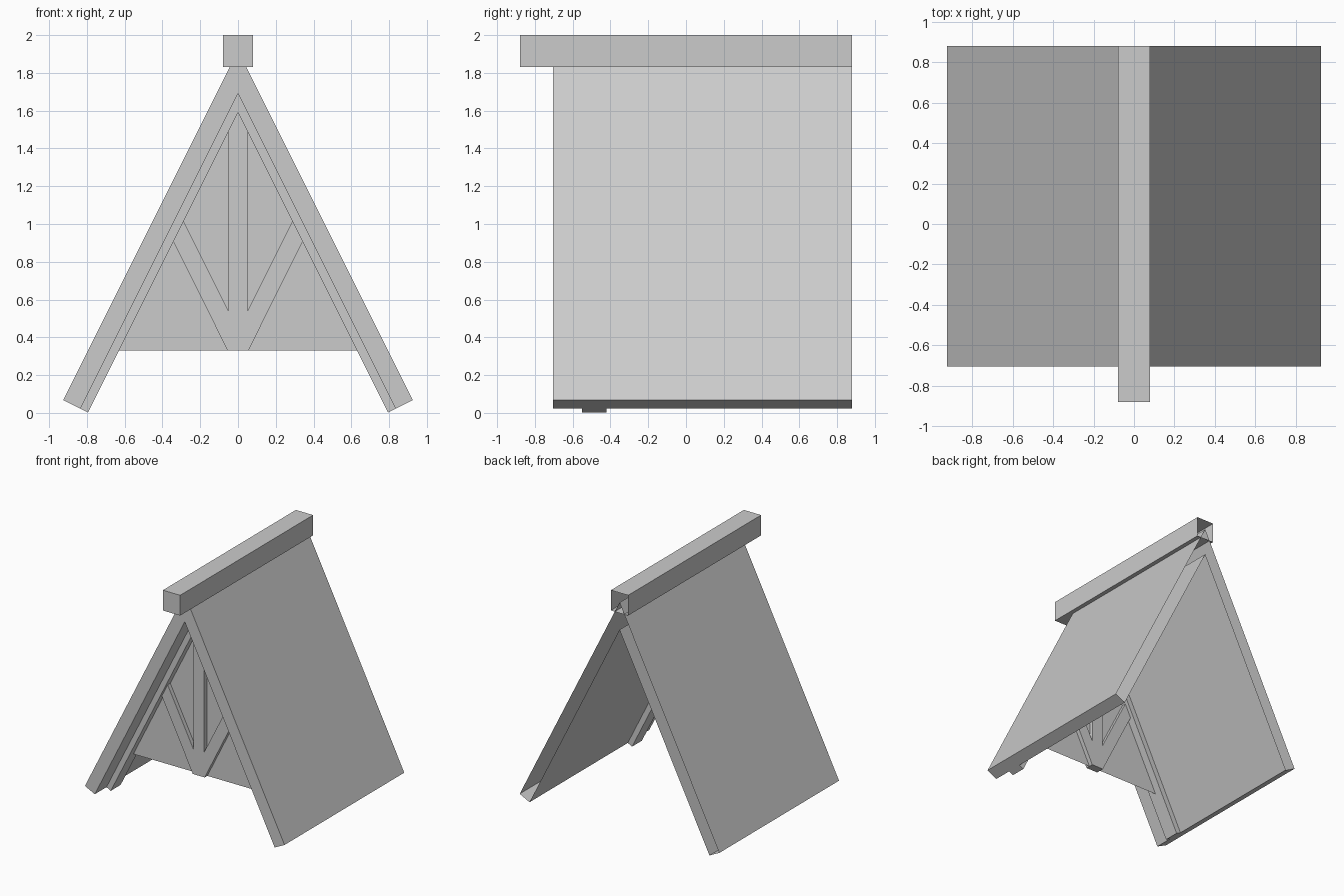
import bpy, bmesh

if "Cube" in bpy.data.objects:
    bpy.data.objects.remove(bpy.data.objects["Cube"])

RIDGE_END = 0.88


def add_object(name, bm):
    mesh = bpy.data.meshes.new(name)
    bmesh.ops.recalc_face_normals(bm, faces=bm.faces[:])
    bm.to_mesh(mesh)
    bm.free()
    obj = bpy.data.objects.new(name, mesh)
    bpy.context.collection.objects.link(obj)
    return obj


def mirrored(half):
    """Close a right-hand (x, z) half outline with its mirror image."""
    left = [(-x, z) for x, z in reversed(half) if x > 1e-6]
    return half + left


def extrude_profile(name, outline, y0, y1, open_back=False):
    bm = bmesh.new()
    front = [bm.verts.new((x, y0, z)) for x, z in outline]
    back = [bm.verts.new((x, y1, z)) for x, z in outline]
    bm.faces.new(front)
    if not open_back:
        bm.faces.new(back[::-1])
    n = len(outline)
    for i in range(n):
        j = (i + 1) % n
        bm.faces.new((front[j], front[i], back[i], back[j]))
    return add_object(name, bm)


def chevron(apex_out, apex_in):
    """Inverted V with 2:1 slopes and square-cut feet on one shared cut line."""
    def foot(apex):
        x = (apex + 0.3945) / 2.5
        return (x, apex - 2 * x)
    (xo, zo), (xi, zi) = foot(apex_out), foot(apex_in)
    return [(0, apex_in), (xi, zi), (xo, zo), (0, apex_out), (-xo, zo), (-xi, zi)]


# Roof: both slopes in one shell, left open where it meets the building
extrude_profile("roof_slopes", chevron(1.918, 1.69), -0.705, RIDGE_END, open_back=True)

# Ridge beam, open at the back
extrude_profile("ridge_beam", [(-0.08, 1.83), (0.08, 1.83), (0.08, 2.0), (-0.08, 2.0)],
                -RIDGE_END, RIDGE_END, open_back=True)

# Rafters under the roof
extrude_profile("rafters", chevron(1.69, 1.59), -0.55, -0.42)

# King post with its two braces
extrude_profile("post_and_braces", mirrored([
    (0.055, 0.33), (0.342, 0.906), (0.288, 1.014), (0.05, 0.54),
    (0.05, 1.49), (0, 1.59)]), -0.52, -0.45)

# Thin gable panel behind the timber frame
bm = bmesh.new()
bm.faces.new([bm.verts.new(p) for p in
              ((-0.63, -0.485, 0.33), (0.63, -0.485, 0.33), (0, -0.485, 1.59))])
add_object("gable_panel", bm)
